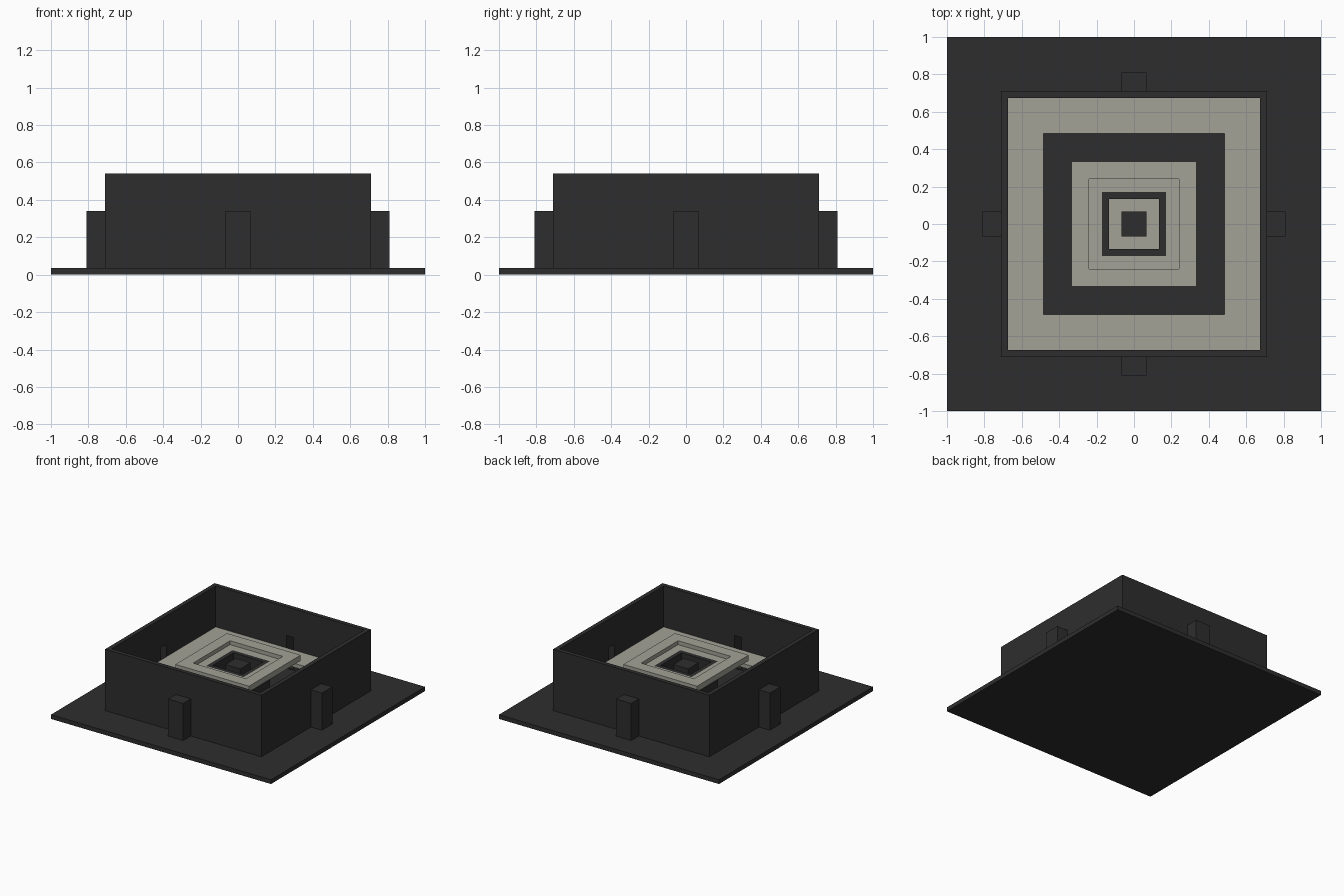
import bpy, bmesh, math
from mathutils import Matrix

if "Cube" in bpy.data.objects:
    bpy.data.objects.remove(bpy.data.objects["Cube"])


def material(name, rgb):
    m = bpy.data.materials.new(name)
    m.diffuse_color = (*rgb, 1)
    m.use_nodes = True
    m.node_tree.nodes["Principled BSDF"].inputs["Base Color"].default_value = m.diffuse_color
    return m


DARK = material("charcoal", (0.027, 0.027, 0.027))
LIGHT = material("pale stone", (0.36, 0.36, 0.31))


def finish(name, bm, mat):
    bmesh.ops.recalc_face_normals(bm, faces=bm.faces)
    me = bpy.data.meshes.new(name)
    bm.to_mesh(me)
    bm.free()
    me.materials.append(mat)
    ob = bpy.data.objects.new(name, me)
    bpy.context.collection.objects.link(ob)
    return ob


def box(name, x0, x1, y0, y1, z0, z1, mat, turn=0):
    bm = bmesh.new()
    bmesh.ops.create_cube(bm, size=1)
    place = (Matrix.Rotation(turn, 4, 'Z')
             @ Matrix.Translation(((x0 + x1) / 2, (y0 + y1) / 2, (z0 + z1) / 2))
             @ Matrix.Diagonal((x1 - x0, y1 - y0, z1 - z0, 1)))
    bmesh.ops.transform(bm, matrix=place, verts=bm.verts)
    return finish(name, bm, mat)


def frame(name, outer, inner, z0, z1, mat):
    """Square ring swept from a four point cross-section."""
    bm = bmesh.new()
    section = [(outer, z0), (outer, z1), (inner, z1), (inner, z0)]
    loops = [[bm.verts.new((sx * r, sy * r, z)) for r, z in section]
             for sx, sy in ((1, 1), (-1, 1), (-1, -1), (1, -1))]
    for i in range(4):
        a, b = loops[i], loops[(i + 1) % 4]
        for j in range(4):
            k = (j + 1) % 4
            bm.faces.new((a[j], b[j], b[k], a[k]))
    return finish(name, bm, mat)


def cut(ob, cutter):
    mod = ob.modifiers.new("opening", 'BOOLEAN')
    mod.operation = 'DIFFERENCE'
    mod.solver = 'EXACT'
    mod.object = cutter


# base and enclosing wall
box("base_plate", -1, 1, -1, 1, 0, 0.035, DARK)
wall = frame("outer_wall", 0.71, 0.675, 0.035, 0.54, DARK)

# hollow alcoves on each side, open to the inside
for i in range(4):
    turn = i * math.pi / 2
    alcove = box(f"alcove_{i + 1}", 0.71, 0.81, -0.068, 0.068, 0.035, 0.34, DARK, turn)
    cutter = box(f"alcove_cutter_{i + 1}", 0.64, 0.775, -0.034, 0.034, 0.045, 0.305, DARK, turn)
    cutter.hide_render = True
    cutter.hide_viewport = True
    cutter.display_type = 'WIRE'
    cut(alcove, cutter)
    cut(wall, cutter)

# lower pale ledge around the wall
frame("lower_ledge", 0.675, 0.485, 0.17, 0.203, LIGHT)

# raised pale tray with a recessed inner step
frame("tray_rim", 0.335, 0.24, 0.325, 0.372, LIGHT)
frame("tray_step", 0.24, 0.17, 0.31, 0.34, LIGHT)

# central shaft, its pale floor and the core post
frame("central_shaft", 0.17, 0.135, 0.035, 0.34, DARK)
frame("shaft_floor", 0.135, 0.068, 0.17, 0.203, LIGHT)
box("core_post", -0.068, 0.068, -0.068, 0.068, 0.035, 0.34, DARK)
